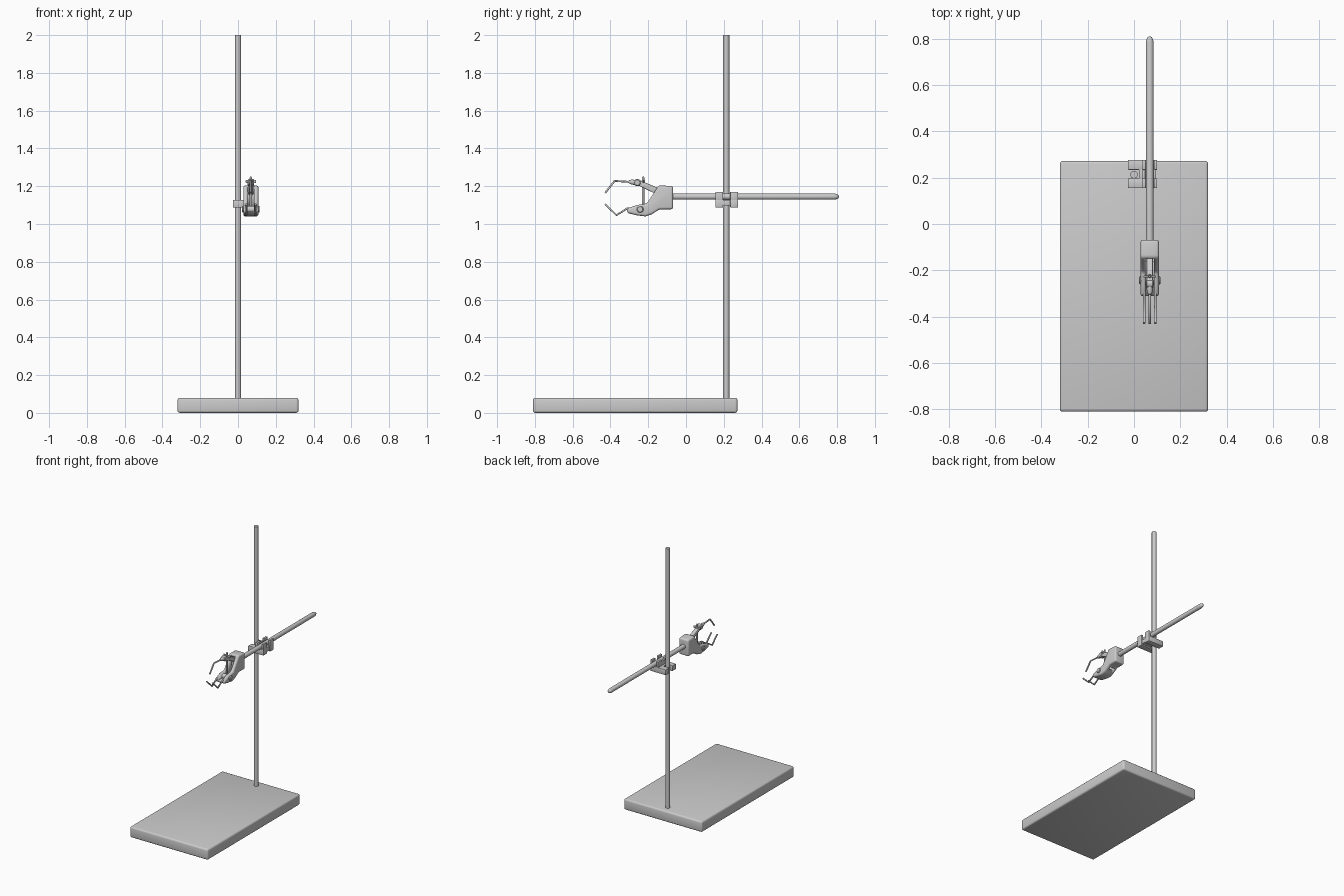
import bpy, bmesh, math
from mathutils import Vector

if "Cube" in bpy.data.objects:
    bpy.data.objects.remove(bpy.data.objects["Cube"])

CX = 0.068   # x of the clamp arm
RY = 0.213   # y of the upright
AZ = 1.145   # z of the clamp arm


def finish(ob, bevel=0, seg=3, angle=35):
    bpy.ops.object.select_all(action='DESELECT')
    bpy.context.view_layer.objects.active = ob
    ob.select_set(True)
    if bevel:
        m = ob.modifiers.new("Bevel", 'BEVEL')
        m.width, m.segments = bevel, seg
        m.limit_method = 'ANGLE'
        bpy.ops.object.modifier_apply(modifier=m.name)
    bpy.ops.object.shade_smooth_by_angle(angle=math.radians(angle))
    return ob


def from_bmesh(name, bm):
    bmesh.ops.recalc_face_normals(bm, faces=bm.faces)
    me = bpy.data.meshes.new(name)
    bm.to_mesh(me)
    bm.free()
    ob = bpy.data.objects.new(name, me)
    bpy.context.collection.objects.link(ob)
    return ob


def box(name, lo, hi, bevel=0, seg=2):
    bm = bmesh.new()
    bmesh.ops.create_cube(bm, size=1)
    for v in bm.verts:
        v.co = [(a + b) / 2 + c * (b - a) for a, b, c in zip(lo, hi, v.co)]
    return finish(from_bmesh(name, bm), bevel, seg)


def turned(name, start, axis, profile, n=24):
    """Solid of revolution: profile of (distance along axis, radius)."""
    q = Vector(axis).to_track_quat('Z', 'Y')
    bm = bmesh.new()
    rings = [[bm.verts.new(Vector(start) + q @ Vector(
        (r * math.cos(math.tau * i / n), r * math.sin(math.tau * i / n), d)))
        for i in range(n)] for d, r in profile]
    for a, b in zip(rings, rings[1:]):
        for i in range(n):
            bm.faces.new((a[i], a[(i + 1) % n], b[(i + 1) % n], b[i]))
    bm.faces.new(rings[0])
    bm.faces.new(rings[-1])
    return finish(from_bmesh(name, bm))


def extrude_yz(name, pts, x0, x1, bevel, seg=3):
    bm = bmesh.new()
    f = bm.faces.new([bm.verts.new((x0, y, z)) for y, z in pts])
    ext = bmesh.ops.extrude_face_region(bm, geom=[f])
    for v in ext["geom"]:
        if isinstance(v, bmesh.types.BMVert):
            v.co.x = x1
    return finish(from_bmesh(name, bm), bevel, seg)


def wire(name, pts, r):
    cu = bpy.data.curves.new(name, 'CURVE')
    cu.dimensions = '3D'
    cu.bevel_depth, cu.bevel_resolution, cu.use_fill_caps = r, 3, True
    sp = cu.splines.new('POLY')
    sp.points.add(len(pts) - 1)
    for p, co in zip(sp.points, pts):
        p.co = (*co, 1)
    ob = bpy.data.objects.new(name, cu)
    bpy.context.collection.objects.link(ob)


# Base plate and upright
box("base", (-0.32, -0.81, 0), (0.32, 0.272, 0.08), 0.012, 3)
turned("upright_rod", (0, RY, 0.07), (0, 0, 1), [(0, .0165), (1.93, .0165)])

# Horizontal rod with rounded tip
turned("clamp_rod", (CX, -0.1, AZ), (0, 1, 0),
       [(0, .0165), (.885, .0165), (.897, .014), (.906, .009), (.91, .003)])

# Boss head: jaws either side of the upright, each with a cradle for the rod
for tag, y in (("front", RY - 0.037), ("back", RY + 0.042)):
    extent = (y - 0.021, y + 0.021)
    box("boss_jaw_" + tag, (-0.026, extent[0], 1.088), (0.1, extent[1], 1.128), .002)
    for side, x0, x1 in (("inner", .034, .05), ("outer", .086, .1)):
        box(f"boss_cradle_{side}_{tag}", (x0, extent[0], 1.12), (x1, extent[1], 1.17), .002)
box("boss_bridge", (0.022, RY - 0.03, 1.097), (0.096, RY + 0.03, 1.127), .002)
box("boss_link", (0.036, RY - 0.03, 1.12), (0.049, RY + 0.03, 1.158), .002)

# Clamp body: palm and lower jaw, hollowed from above
body = extrude_yz("clamp_body", [
    (-.068, 1.20), (-.145, 1.205), (-.168, 1.168), (-.208, 1.108), (-.26, 1.1),
    (-.312, 1.082), (-.312, 1.058), (-.26, 1.046), (-.215, 1.04), (-.18, 1.052),
    (-.14, 1.078), (-.068, 1.078)], 0.028, 0.108, 0.014, 4)
cutter = box("slot_cutter", (0.05, -0.33, 1.065), (0.086, -0.148, 1.3))
cutter.hide_render = True
m = body.modifiers.new("Slot", 'BOOLEAN')
m.object, m.operation, m.solver = cutter, 'DIFFERENCE', 'EXACT'
finish(body)
bpy.ops.object.modifier_apply(modifier=m.name)
bpy.data.objects.remove(cutter)

# Jaw pivot
turned("jaw_pivot", (0.022, -0.243, 1.078), (1, 0, 0),
       [(0, .014), (.004, .018), (.088, .018), (.093, .014)])

# Upper jaw arm with knuckle and collar
extrude_yz("upper_arm", [(-.135, 1.185), (-.245, 1.232), (-.255, 1.205), (-.145, 1.152)],
           CX - .013, CX + .013, .005)
turned("upper_knuckle", (CX - .017, -0.258, 1.219), (1, 0, 0),
       [(0, .014), (.005, .019), (.029, .019), (.034, .014)])
turned("upper_collar", (CX, -0.262, 1.219), (0, -1, 0.12), [(0, .015), (.03, .012), (.042, .007)])

# Adjusting screw with wing nut
turned("adjusting_screw", (CX, -0.227, 1.065), (0, 0, 1), [(0, .006), (.182, .006), (.186, .004)], 12)
turned("wing_nut_hub", (CX, -0.227, 1.208), (0, 0, 1), [(0, .012), (.022, .009)], 16)
for s, tag in ((-1, "left"), (1, "right")):
    a, b = sorted((CX + s * .006, CX + s * .027))
    box("wing_nut_" + tag, (a, -0.231, 1.216), (b, -0.223, 1.234), .003)

# Bent wire fingers: one above, two below
wire("upper_finger", [(CX, -.285, 1.222), (CX, -.378, 1.228), (CX, -.428, 1.165)], .0055)
for s, tag in ((-1, "left"), (1, "right")):
    x = CX + s * .024
    wire("lower_finger_" + tag, [(x, -.27, 1.085), (x, -.312, 1.082), (x, -.368, 1.047), (x, -.428, 1.105)], .0055)
